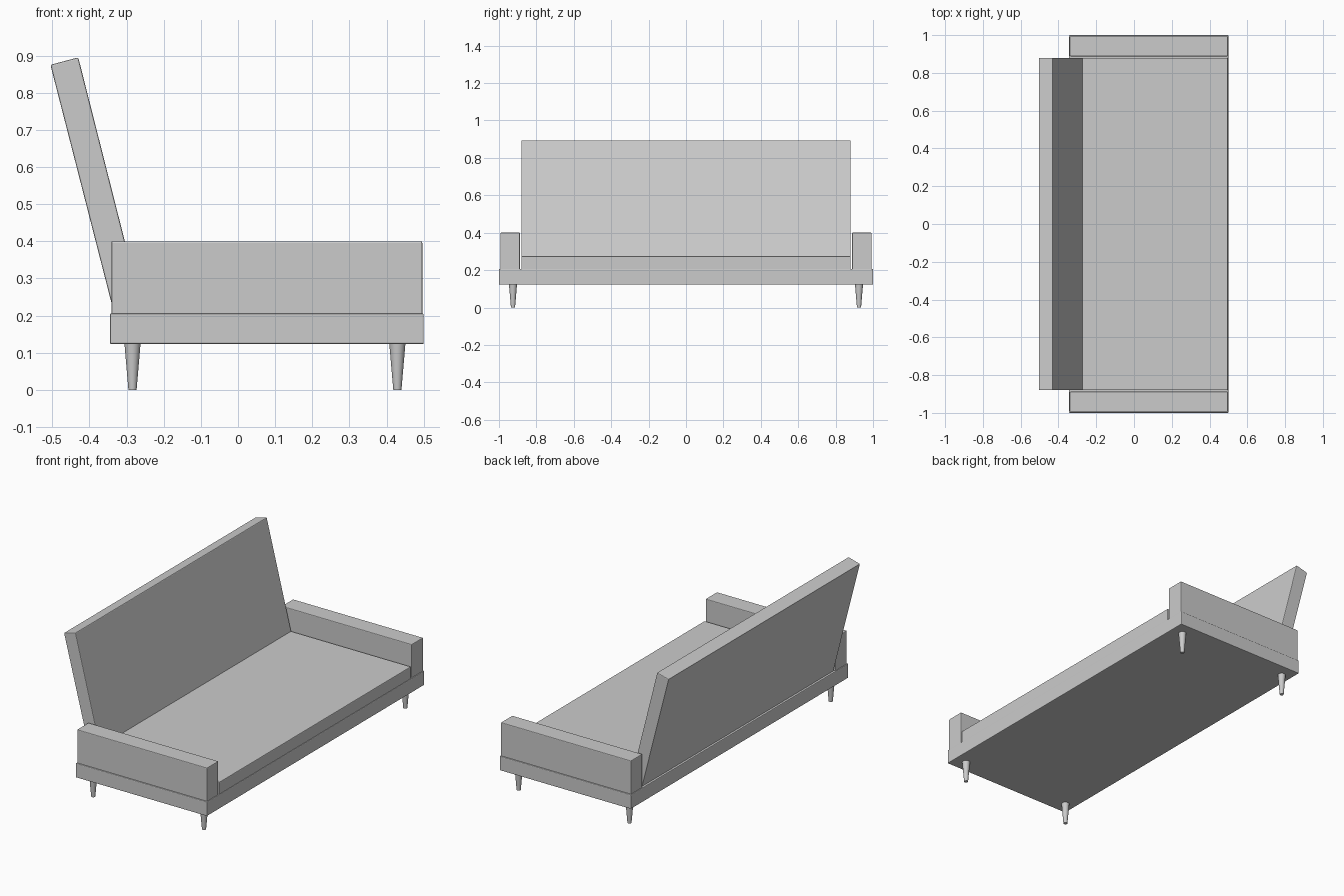
import bpy, bmesh

if "Cube" in bpy.data.objects:
    bpy.data.objects.remove(bpy.data.objects["Cube"])


def prism(name, profile, y0, y1, bevel=0.004):
    """Extrude an xz outline from y0 to y1 and soften its edges."""
    bm = bmesh.new()
    face = bm.faces.new([bm.verts.new((x, y0, z)) for x, z in profile])
    ext = bmesh.ops.extrude_face_region(bm, geom=[face])
    verts = [g for g in ext["geom"] if isinstance(g, bmesh.types.BMVert)]
    bmesh.ops.translate(bm, vec=(0, y1 - y0, 0), verts=verts)
    bmesh.ops.recalc_face_normals(bm, faces=bm.faces)
    mesh = bpy.data.meshes.new(name)
    bm.to_mesh(mesh)
    bm.free()
    obj = bpy.data.objects.new(name, mesh)
    bpy.context.collection.objects.link(obj)
    mod = obj.modifiers.new("soft_edges", "BEVEL")
    mod.width = bevel
    mod.segments = 2
    return obj


def rect(x0, x1, z0, z1):
    return [(x0, z0), (x1, z0), (x1, z1), (x0, z1)]


# Base frame and seat cushion
prism("base", rect(-0.345, 0.5, 0.123, 0.206), -1.0, 1.0)
prism("seat", rect(-0.30, 0.497, 0.2, 0.275), -0.88, 0.88)

# Leaning backrest, resting on the base
prism("backrest", [(-0.333, 0.204), (-0.255, 0.204), (-0.43, 0.895), (-0.505, 0.875)],
      -0.88, 0.88)

# Armrests
for side, s in (("left", -1), ("right", 1)):
    prism(side + "_armrest", rect(-0.341, 0.496, 0.203, 0.4),
          min(s * 0.888, s * 0.993), max(s * 0.888, s * 0.993))

# Tapered round legs
for xname, x in (("back", -0.284), ("front", 0.429)):
    for yname, y in (("left", -0.925), ("right", 0.925)):
        bpy.ops.mesh.primitive_cone_add(vertices=24, radius1=0.011, radius2=0.022,
                                        depth=0.128, location=(x, y, 0.064))
        bpy.context.object.name = f"{xname}_{yname}_leg"
        bpy.ops.object.shade_smooth_by_angle()
